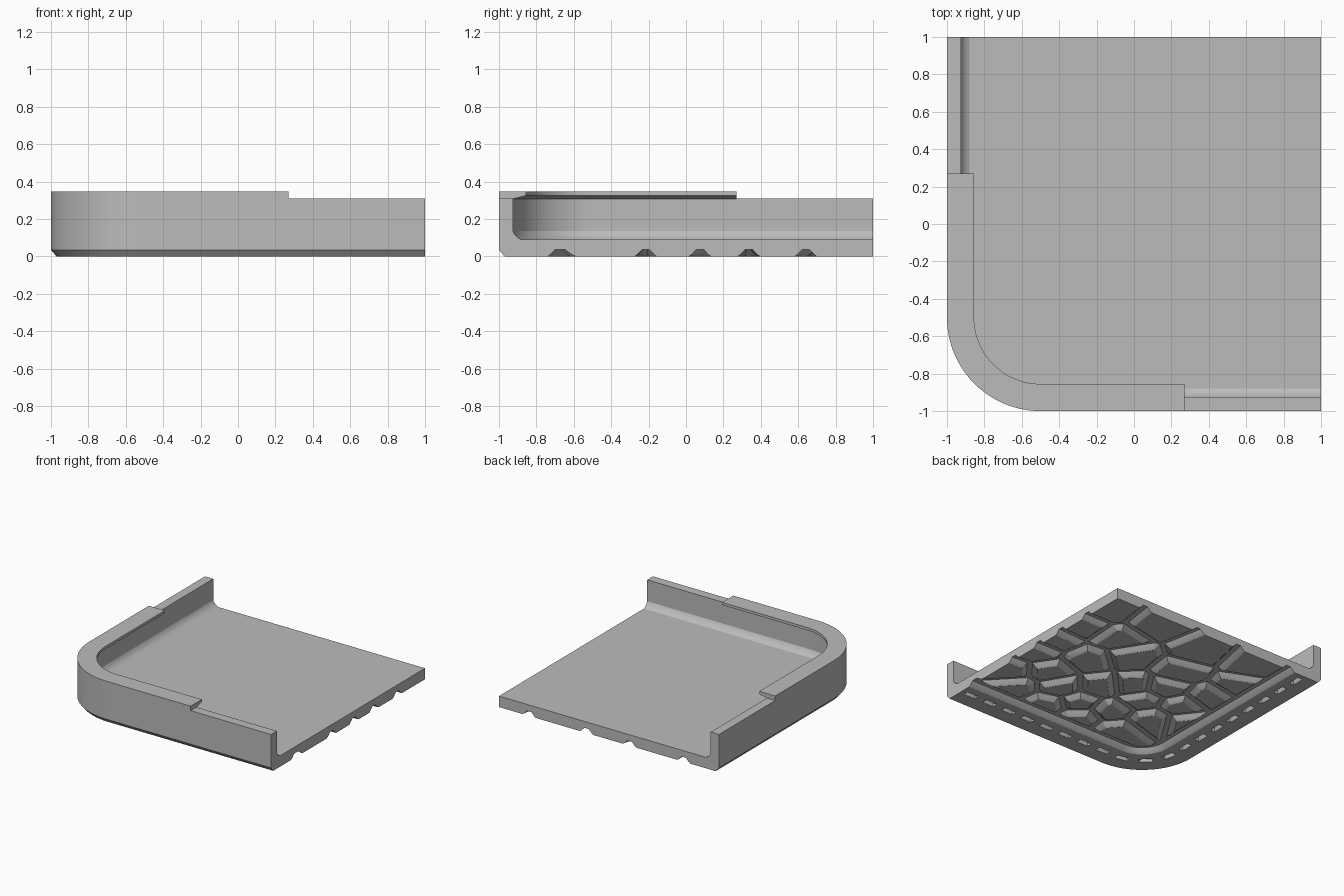
import bpy, bmesh, math
from mathutils import Vector

if "Cube" in bpy.data.objects:
    bpy.data.objects.remove(bpy.data.objects["Cube"])

grey = bpy.data.materials.new("plain_grey")
grey.diffuse_color = (0.5, 0.5, 0.5, 1)
grey.use_nodes = True
grey.node_tree.nodes["Principled BSDF"].inputs["Base Color"].default_value = grey.diffuse_color

ARC = 24          # segments in the rounded corner
GROOVE = 0.32     # inset of the groove running round the tread


def outline(d, end=1.0):
    """Open path along the front edge, round the corner and up the left edge, inset by d."""
    r = 0.5 - d
    pts = [Vector((end, -1 + d))]
    for i in range(ARC + 1):
        a = math.radians(270 - 90 * i / ARC)
        pts.append(Vector((-0.5 + r * math.cos(a), -0.5 + r * math.sin(a))))
    pts.append(Vector((-1 + d, end)))
    return pts


def finish(name, bm, smooth=True):
    bmesh.ops.recalc_face_normals(bm, faces=bm.faces)
    me = bpy.data.meshes.new(name)
    bm.to_mesh(me)
    bm.free()
    me.materials.append(grey)
    ob = bpy.data.objects.new(name, me)
    bpy.context.collection.objects.link(ob)
    if smooth:
        bpy.ops.object.select_all(action='DESELECT')
        bpy.context.view_layer.objects.active = ob
        ob.select_set(True)
        bpy.ops.object.shade_smooth_by_angle(angle=math.radians(20))
    return ob


def sweep(name, profile, end):
    """Sweep a closed (inset, height) profile along the outline."""
    bm = bmesh.new()
    paths = [outline(d, end) for d, z in profile]
    rings = [[bm.verts.new((*paths[j][i], profile[j][1])) for j in range(len(profile))]
             for i in range(ARC + 3)]
    for a, b in zip(rings, rings[1:]):
        for j in range(len(profile)):
            k = (j + 1) % len(profile)
            bm.faces.new((a[j], a[k], b[k], b[j]))
    bm.faces.new(rings[0])
    bm.faces.new(rings[-1])
    return finish(name, bm)


def clip(poly, point, normal):
    """Keep the part of a convex polygon behind a line."""
    out = []
    for a, b in zip(poly, poly[1:] + poly[:1]):
        da, db = (a - point).dot(normal), (b - point).dot(normal)
        if da <= 0:
            out.append(a)
        if da * db < 0:
            out.append(a.lerp(b, da / (da - db)))
    return out


# Outer wall with floor fillet, bottom chamfer and flat rim underneath
wall_profile = [(0.03, 0), (0.26, 0), (0.275, 0.01), (0.30, 0.037), (0.30, 0.09), (0.12, 0.09),
                (0.105, 0.098), (0.094, 0.107), (0.083, 0.119), (0.075, 0.135),
                (0.075, 0.31), (0, 0.31), (0, 0.035)]
wall = sweep("wall_and_rim", wall_profile, 1.0)

# Overhanging lip round the corner
sweep("top_lip", [(0, 0.31), (0, 0.347), (0.145, 0.347), (0.145, 0.325), (0.075, 0.308)], 0.27)

# Floor slab
bm = bmesh.new()
edge = outline(0.30) + [Vector((1, 1))]
low = [bm.verts.new((*p, 0.037)) for p in edge]
high = [bm.verts.new((*p, 0.09)) for p in edge]
bm.faces.new(low)
bm.faces.new(high)
for i in range(len(edge)):
    k = (i + 1) % len(edge)
    bm.faces.new((low[i], low[k], high[k], high[i]))
finish("floor", bm, False)

# Row of short slots under the rim
bm = bmesh.new()
SLOTS, INSET = 19, 0.17
r = 0.5 - INSET
arc_len = r * math.pi / 2
for i in range(SLOTS):
    s = (i + 0.5) * (3 + arc_len) / SLOTS
    if s < 1.5:
        pos, ang = (1 - s, -1 + INSET), 0
    elif s < 1.5 + arc_len:
        t = (s - 1.5) / r
        a = 1.5 * math.pi - t
        pos, ang = (-0.5 + r * math.cos(a), -0.5 + r * math.sin(a)), -t
    else:
        pos, ang = (-1 + INSET, -0.5 + s - 1.5 - arc_len), math.pi / 2
    ca, sa = math.cos(ang), math.sin(ang)
    rings = []
    for z, hl, hw in ((-0.01, 0.056, 0.026), (0.03, 0.042, 0.01)):
        rings.append([bm.verts.new((pos[0] + ca * x * hl - sa * y * hw,
                                    pos[1] + sa * x * hl + ca * y * hw, z))
                      for x, y in ((-1, -1), (1, -1), (1, 1), (-1, 1))])
    for ring in rings:
        bm.faces.new(ring)
    for j in range(4):
        k = (j + 1) % 4
        bm.faces.new((rings[0][j], rings[0][k], rings[1][k], rings[1][j]))
cutter = finish("slot_cutter", bm, False)
cutter.hide_render = True
cutter.hide_set(True)
cut = wall.modifiers.new("slots", 'BOOLEAN')
cut.operation = 'DIFFERENCE'
cut.solver = 'EXACT'
cut.object = cutter
bpy.context.view_layer.update()
cut_mesh = bpy.data.meshes.new_from_object(
    wall.evaluated_get(bpy.context.evaluated_depsgraph_get()))
wall.modifiers.clear()
wall.data = cut_mesh
bpy.data.objects.remove(cutter)

# Irregular tread blocks separated by bevelled grooves
seeds = [Vector(p) for p in (
    (0.5, 0.86), (-0.02, 0.76), (-0.44, 0.85), (0.9, 0.8), (0.9, 0.48), (0.58, 0.5), (0.34, 0.35),
    (0.55, 0.12), (0.92, 0.18), (0.92, -0.03), (0.9, -0.39), (0.72, -0.56), (0.66, -0.2),
    (0.44, -0.33), (0.22, -0.14), (0.04, 0.03), (-0.1, 0.42), (-0.17, 0.17), (-0.44, 0.02),
    (-0.385, -0.27), (-0.08, -0.36), (0.19, -0.42), (-0.3, -0.56), (-0.52, 0.28), (-0.57, 0.54),
    (0.36, -0.6), (0.04, -0.6), (-0.15, -0.1), (-0.62, -0.12))]
bm = bmesh.new()
for s in seeds:
    layers = []
    for margin, z in ((0.02, 0.037), (0.045, 0.01), (0.06, 0.0)):
        poly = outline(GROOVE + margin) + [Vector((1, 1))]
        for q in seeds:
            if q is not s and poly:
                n = (q - s).normalized()
                poly = clip(poly, (s + q) / 2 - n * margin, n)
        layers.append([(*p, z) for p in poly])
    if min(len(layer) for layer in layers) < 3:
        continue
    block = bmesh.new()
    for layer in layers:
        for p in layer:
            block.verts.new(p)
    bmesh.ops.remove_doubles(block, verts=block.verts, dist=0.002)
    bmesh.ops.convex_hull(block, input=block.verts)
    bmesh.ops.dissolve_limit(block, angle_limit=0.02, verts=block.verts, edges=block.edges)
    tmp = bpy.data.meshes.new("block")
    block.to_mesh(tmp)
    block.free()
    bm.from_mesh(tmp)
    bpy.data.meshes.remove(tmp)
finish("tread_blocks", bm)
